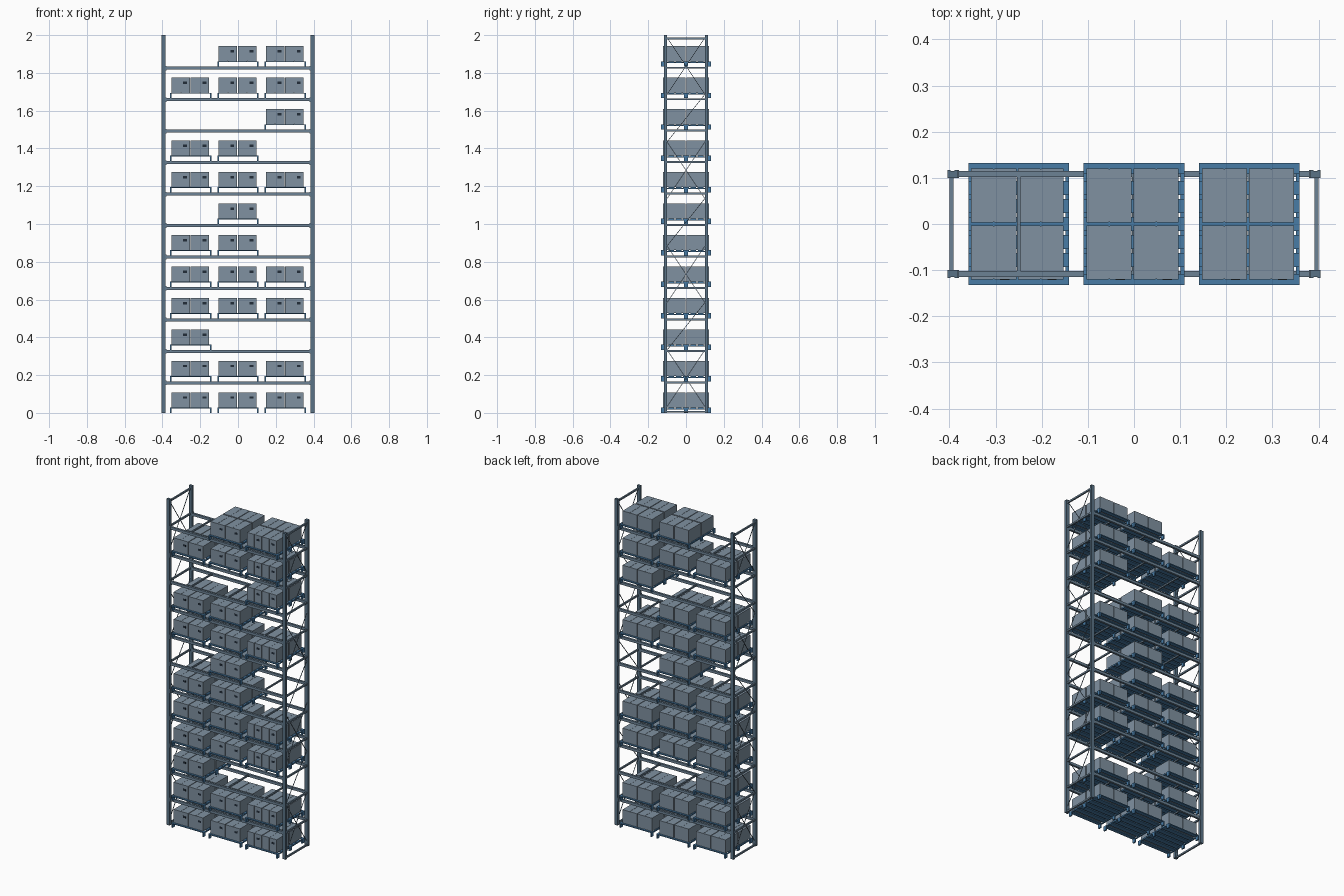
import bpy, bmesh, math
from mathutils import Matrix, Vector

if "Cube" in bpy.data.objects:
    bpy.data.objects.remove(bpy.data.objects["Cube"])

def material(name, rgb):
    m = bpy.data.materials.new(name)
    m.diffuse_color = (*rgb, 1)
    m.use_nodes = True
    m.node_tree.nodes["Principled BSDF"].inputs["Base Color"].default_value = m.diffuse_color
    return m

BLUE = material("pallet_blue", (0.065, 0.20, 0.38))
STEEL = material("rack_slate", (0.15, 0.225, 0.30))
UPRIGHT = material("upright_slate", (0.10, 0.17, 0.24))
SLATE = material("carton_slate", (0.215, 0.285, 0.355))
DARK = material("dark_label", (0.015, 0.025, 0.04))

def add_box(bm, x0, x1, y0, y1, z0, z1, mat=0):
    c = Vector(((x0 + x1) / 2, (y0 + y1) / 2, (z0 + z1) / 2))
    r = bmesh.ops.create_cube(bm, size=1, matrix=Matrix.Translation(c)
                              @ Matrix.Diagonal((x1 - x0, y1 - y0, z1 - z0, 1)))
    for f in {f for v in r["verts"] for f in v.link_faces}:
        f.material_index = mat

def add_rod(bm, a, b, w):
    a, b = Vector(a), Vector(b)
    d = b - a
    m = Matrix.Translation((a + b) / 2) @ d.to_track_quat('Z', 'Y').to_matrix().to_4x4()
    bmesh.ops.create_cube(bm, size=1, matrix=m @ Matrix.Diagonal((w, w, d.length, 1)))

def make_mesh(name, bm, mats=()):
    me = bpy.data.meshes.new(name)
    bm.to_mesh(me)
    bm.free()
    for m in mats:
        me.materials.append(m)
    return me

def place(name, me, loc=(0, 0, 0)):
    ob = bpy.data.objects.new(name, me)
    ob.location = loc
    bpy.context.collection.objects.link(ob)
    return ob

STEP = 1 / 6
PX, PY = 0.3935, 0.1085

# Upright: closed section with a shallow groove down the aisle face
bm = bmesh.new()
add_box(bm, -0.0105, 0.0105, -0.0065, 0.0085, 0, 2)
for s in (-1, 1):
    add_box(bm, *sorted((s * 0.0105, s * 0.004)), -0.0085, -0.0065, 0, 2)
upright = make_mesh("upright", bm, [UPRIGHT])
for x, xn in ((-PX, "left"), (PX, "right")):
    for y, yn in ((-PY, "front"), (PY, "back")):
        ob = place(f"upright_{yn}_{xn}", upright, (x, y, 0))
        if y > 0:
            ob.rotation_euler.z = math.pi

# End frame bracing: horizontals, crosses and single diagonals
bm = bmesh.new()
for z in [0.006] + [i * STEP - 0.006 for i in range(1, 12)] + [1.982]:
    add_box(bm, -0.0045, 0.0045, -0.102, 0.102, z - 0.005, z + 0.005)
for i in range(4):
    c = 0.183 + i * 0.551
    for s in (-1, 1):
        add_rod(bm, (s * 0.002, -0.1, c - s * 0.15), (s * 0.002, 0.1, c + s * 0.15), 0.003)
    if i < 3:
        add_rod(bm, (0, -0.1, c + 0.15), (0, 0.1, c + 0.401), 0.003)
brace = make_mesh("end_bracing", bm, [STEEL])
place("end_bracing_left", brace, (-PX - 0.002, 0, 0))
place("end_bracing_right", brace, (PX + 0.002, 0, 0))

# One level of beams with end connectors and pallet support bars
bm = bmesh.new()
for s in (-1, 1):
    add_box(bm, -0.383, 0.383, *sorted((s * 0.102, s * 0.115)), -0.016, 0)
    for t in (-1, 1):
        add_box(bm, *sorted((t * 0.383, t * 0.379)), *sorted((s * 0.1, s * 0.117)),
                -0.02, 0.004)
for x in (-0.25, 0, 0.25):
    add_box(bm, x - 0.004, x + 0.004, -0.102, 0.102, -0.01, -0.001)
beams = make_mesh("beam_level", bm, [STEEL])
for i in range(1, 12):
    place(f"beam_level_{i}", beams, (0, 0, i * STEP))

# Pallet: slatted deck on six end blocks
bm = bmesh.new()
for y, w in ((-0.12, 0.024), (-0.078, 0.03), (-0.039, 0.03), (0, 0.03),
             (0.039, 0.03), (0.078, 0.03), (0.12, 0.024)):
    add_box(bm, -0.109, 0.109, y - w / 2, y + w / 2, 0.023, 0.028)
for s in (-1, 1):
    add_box(bm, *sorted((s * 0.101, s * 0.109)), -0.132, 0.132, 0.019, 0.023)
    for y in (-0.122, 0, 0.122):
        add_box(bm, *sorted((s * 0.101, s * 0.109)), y - 0.01, y + 0.01, 0, 0.019)
pallet = make_mesh("pallet", bm, [BLUE])

# Carton: two halves with a centre seam, small dark label on the front
bm = bmesh.new()
for s in (-1, 1):
    add_box(bm, *sorted((s * 0.0016, s * 0.049)), -0.0585, 0.0585, 0, 0.081)
add_box(bm, -0.002, 0.002, -0.0575, 0.0575, 0.001, 0.08)
add_box(bm, 0.014, 0.034, -0.0592, -0.058, 0.047, 0.059, 1)
carton = make_mesh("carton", bm, [SLATE, DARK])

# Fill the slots, bottom level first (L, M, R = left, middle, right)
SLOTS = {"L": -0.25, "M": 0, "R": 0.25}
LOADS = ["LMR", "LMR", "L", "LMR", "LMR", "LM", "M", "LMR", "LM", "R", "LMR", "MR"]
for i, load in enumerate(LOADS):
    for k in load:
        x, z = SLOTS[k], i * STEP
        place(f"pallet_{i}{k}", pallet, (x, 0, z))
        for n, (dx, dy) in enumerate(((-0.054, -0.062), (0.048, -0.062),
                                      (-0.054, 0.062), (0.048, 0.062))):
            place(f"carton_{i}{k}{n}", carton, (x + dx, dy, z + 0.028))
